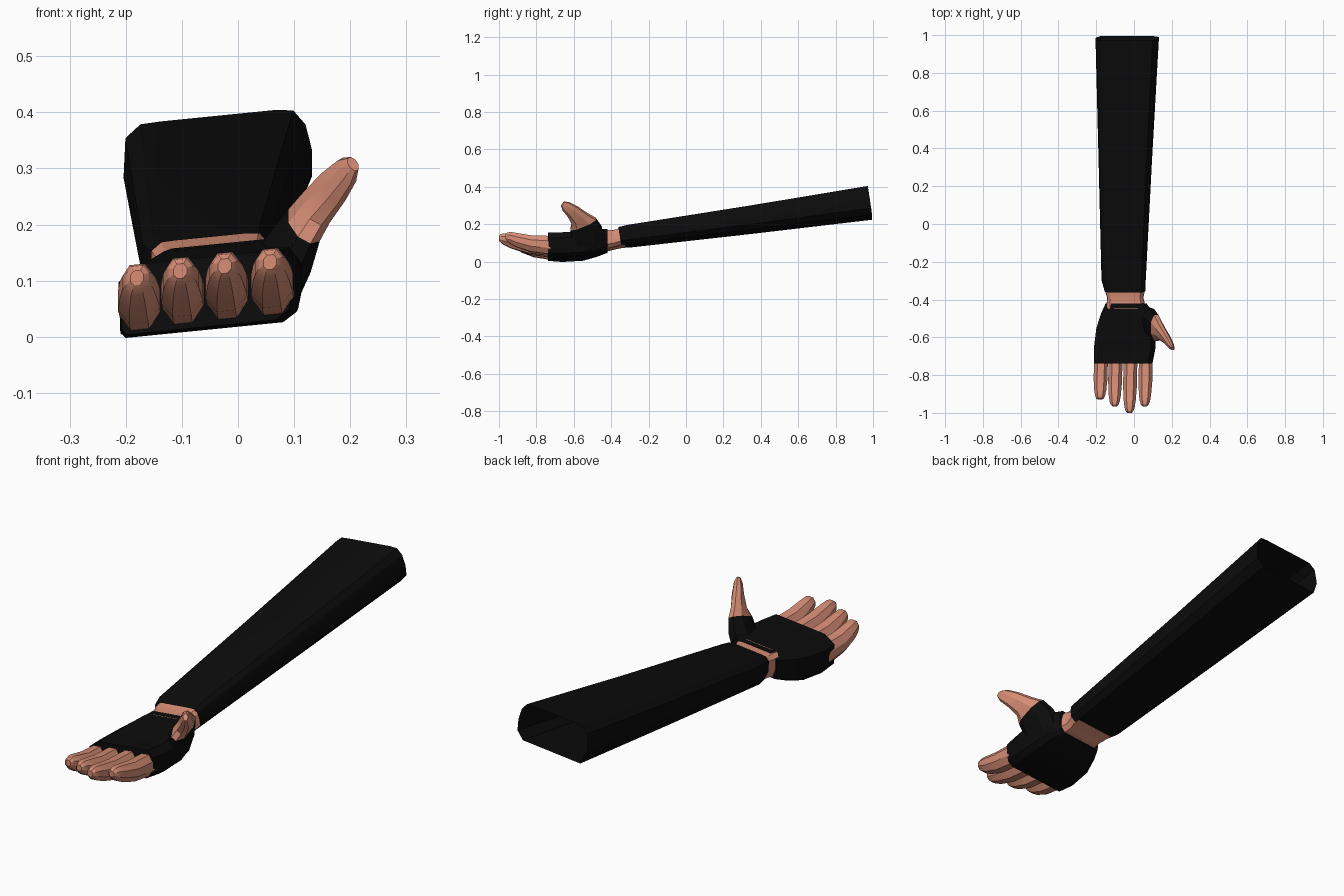
import bpy, bmesh, math
from mathutils import Vector

if "Cube" in bpy.data.objects:
    bpy.data.objects.remove(bpy.data.objects["Cube"], do_unlink=True)


def material(name, rgb, rough):
    m = bpy.data.materials.new(name)
    m.use_nodes = True
    m.diffuse_color = (*rgb, 1)
    bsdf = m.node_tree.nodes["Principled BSDF"]
    bsdf.inputs["Base Color"].default_value = (*rgb, 1)
    bsdf.inputs["Roughness"].default_value = rough
    return m


skin = material("warm skin", (0.68, 0.27, 0.18), 0.7)
cloth = material("black cloth", (0.0035, 0.0035, 0.0035), 0.9)


def loft(name, rings, mat, caps=(True, True)):
    """Skin a list of equal-length rings, optionally closing the ends."""
    bm = bmesh.new()
    loops = [[bm.verts.new(p) for p in ring] for ring in rings]
    n = len(loops[0])
    for a, b in zip(loops, loops[1:]):
        for i in range(n):
            j = (i + 1) % n
            bm.faces.new((a[i], a[j], b[j], b[i]))
    for cap, ring in zip(caps, (loops[0], loops[-1])):
        if cap:
            bm.faces.new(ring)
    bmesh.ops.recalc_face_normals(bm, faces=bm.faces)
    mesh = bpy.data.meshes.new(name)
    bm.to_mesh(mesh)
    bm.free()
    mesh.materials.append(mat)
    obj = bpy.data.objects.new(name, mesh)
    bpy.context.collection.objects.link(obj)
    bpy.ops.object.select_all(action='DESELECT')
    obj.select_set(True)
    bpy.context.view_layer.objects.active = obj
    bpy.ops.object.shade_smooth_by_angle(angle=math.radians(25))
    return obj


ROLL = 0.1   # sideways tilt of the whole arm


def section(profile, y, cx, hw, cz, hh, lean=0.0, roll=ROLL):
    """Place a unit profile across the arm, tilted by the roll and lean."""
    return [Vector((cx + u * hw, y - lean * v * hh, cz + v * hh + roll * u * hw))
            for u, v in profile]


OCTAGON = [(-.45, -1), (.45, -1), (1, -.4), (1, .4), (.5, 1), (-.5, 1), (-1, .4), (-1, -.4)]
SLEEVE = [(-.85, -1), (.82, -1), (1, -.6), (1, 0), (.93, .6), (.8, .95),
          (.6, 1), (-.6, 1), (-.82, .98), (-.98, .7), (-1, -.2)]
PALM = [(-.92, -1), (.8, -1), (.95, -.75), (1, -.2), (1, .5), (.85, 1),
        (-.7, 1), (-1, .55), (-.98, -.85)]

# Open forearm sleeve
loft("sleeve", [section(SLEEVE, *r, lean=0.15) for r in (
    (-.355, -.048, .108, .13, .048),
    (-.30, -.055, .117, .138, .052),
    (.35, -.046, .142, .226, .065),
    (.983, -.036, .168, .316, .078))], cloth, (False, False))

# Wrist between sleeve and glove
loft("wrist", [section(SLEEVE, *r) for r in (
    (-.45, -.042, .105, .112, .051),
    (-.42, -.044, .101, .113, .05),
    (-.39, -.046, .096, .116, .046),
    (-.36, -.048, .104, .124, .046),
    (-.30, -.05, .108, .134, .046))], skin)

# Fingerless glove palm
loft("glove_palm", [section(PALM, *r) for r in (
    (-.738, -.056, .154, .080, .062),
    (-.66, -.05, .163, .078, .065),
    (-.55, -.042, .157, .085, .066),
    (-.47, -.036, .137, .101, .061),
    (-.42, -.042, .108, .111, .054))], cloth)


# Thumb rings: centre, wide half, thin half, tilt in degrees
def thumb_ring(x, y, z, wide, thin, tilt):
    t = math.radians(tilt)
    u_axis = Vector((0, math.cos(t), math.sin(t)))
    v_axis = Vector((.87, 0, -.48))
    return [Vector((x, y, z)) + u_axis * wide * u + v_axis * thin * v
            for u, v in OCTAGON]


collar = (.118, -.55, .20, .074, .032, 22)
loft("glove_thumb", [thumb_ring(*r) for r in (
    (.05, -.53, .08, .095, .055, 10),
    (.092, -.53, .15, .085, .043, 20),
    collar)], cloth)
loft("thumb", [thumb_ring(*r) for r in (
    collar,
    (.138, -.568, .229, .049, .029, 30),
    (.17, -.607, .268, .035, .025, 45),
    (.194, -.643, .296, .026, .019, 50),
    (.205, -.66, .308, .013, .011, 52))], skin)

# Four fingers: base x, tip y, height offset
FINGER = ((0, .078, .036, .050), (.5, .089, .037, .043), (.78, .108, .032, .037),
          (.90, .119, .027, .031), (.965, .124, .021, .023), (1, .126, .012, .013))
fingers = (("little_finger", -.174, -.93, -.021), ("ring_finger", -.097, -.965, -.009),
           ("middle_finger", -.018, -1.0, 0), ("index_finger", .063, -.965, .007))
for name, x, tip, dz in fingers:
    base = -.70
    loft(name, [section(OCTAGON, base + (tip - base) * t, x - .006 * t, hw, cz + dz, hh)
                for t, cz, hw, hh in FINGER], skin)
